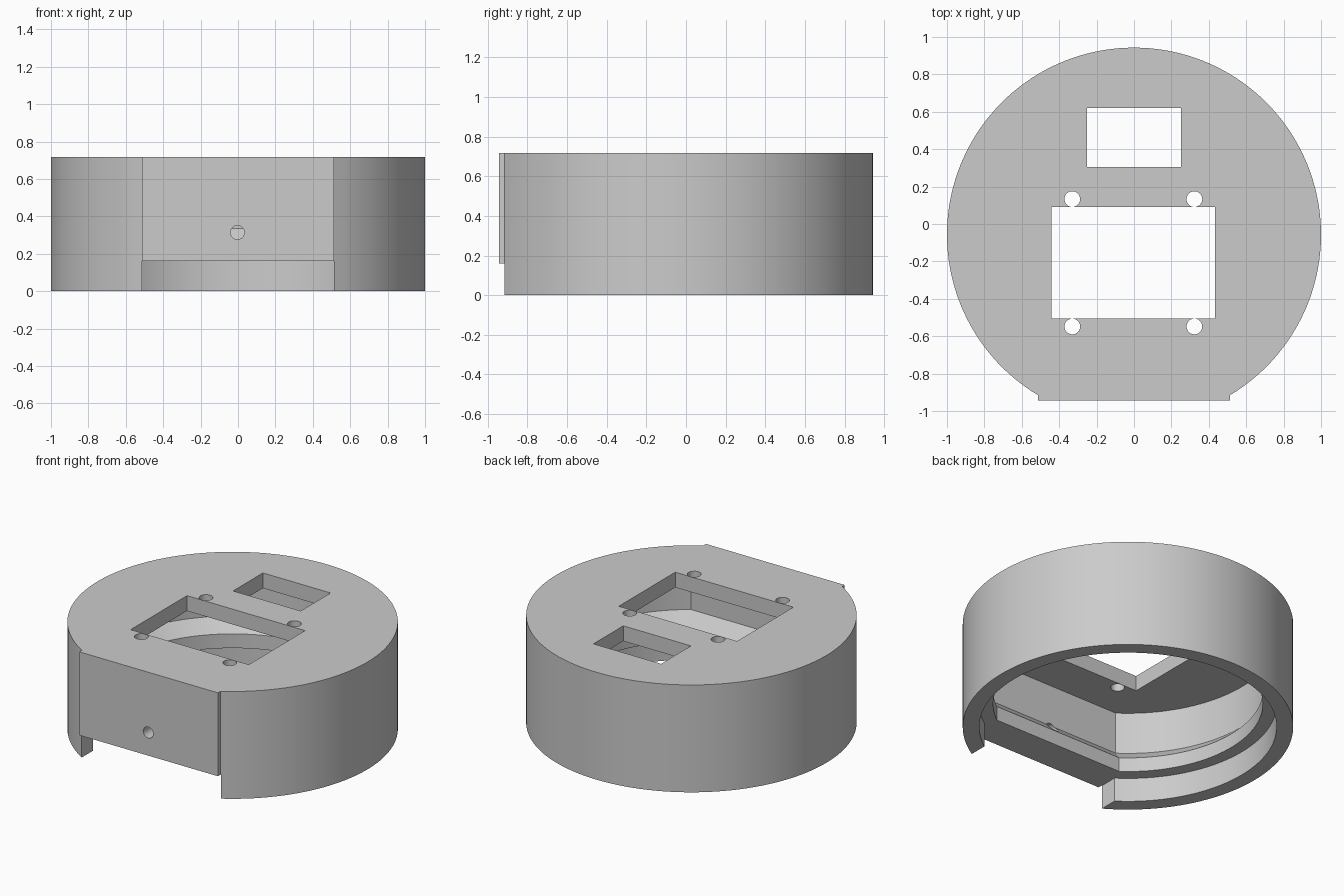
import bpy
import bmesh
from math import sin, cos, acos, pi, radians

if "Cube" in bpy.data.objects:
    bpy.data.objects.remove(bpy.data.objects["Cube"], do_unlink=True)

CENTRE_Y = -0.057
HEIGHT = 0.717
LIP_Z = 0.16

grey = bpy.data.materials.new("plain_grey")
grey.use_nodes = True
colour = (0.6, 0.6, 0.6, 1)
grey.diffuse_color = colour
grey.node_tree.nodes["Principled BSDF"].inputs["Base Color"].default_value = colour


def arc(radius, gap, steps=128):
    """Circle points, leaving a gap of half-angle `gap` at the front."""
    start, sweep = -pi / 2 + gap, 2 * pi - 2 * gap
    return [(radius * cos(start + sweep * i / steps),
             CENTRE_Y + radius * sin(start + sweep * i / steps))
            for i in range(steps + 1)]


def loft(name, sections):
    """Solid through stacked outlines, given as (z, points)."""
    bm = bmesh.new()
    rings = [[bm.verts.new((x, y, z)) for x, y in pts] for z, pts in sections]
    n = len(rings[0])
    bm.faces.new(rings[0][::-1])
    bm.faces.new(rings[-1])
    for low, high in zip(rings, rings[1:]):
        for i in range(n):
            j = (i + 1) % n
            bm.faces.new((low[i], low[j], high[j], high[i]))
    bmesh.ops.recalc_face_normals(bm, faces=bm.faces)
    mesh = bpy.data.meshes.new(name)
    bm.to_mesh(mesh)
    bm.free()
    mesh.materials.append(grey)
    obj = bpy.data.objects.new(name, mesh)
    bpy.context.collection.objects.link(obj)
    return obj


def box(name, x0, x1, y0, y1, z0, z1):
    pts = [(x0, y0), (x1, y0), (x1, y1), (x0, y1)]
    return loft(name, [(z0, pts), (z1, pts)])


def rod(name, location, radius, depth, tilt=0):
    bpy.ops.mesh.primitive_cylinder_add(vertices=32, radius=radius, depth=depth,
                                        location=location, rotation=(tilt, 0, 0))
    obj = bpy.context.object
    obj.name = name
    obj.data.materials.append(grey)
    return obj


def flat_circle(radius, flat):
    return arc(radius, acos(flat / radius))


# Round body with a flat front plate standing slightly proud
half_plate = 0.512
gap = pi / 2 - acos(half_plate)
outline = arc(1, gap) + [(-half_plate, -0.943), (half_plate, -0.943)]
body = loft("round_housing", [(0, outline), (HEIGHT, outline)])

# Inner cavity with a flat front, narrowed below by a lip with a sloped top
lip, chamber = flat_circle(0.816, 0.658), flat_circle(0.9, 0.735)
cutters = [loft("cavity", [(-0.1, lip), (0.255, lip), (0.335, chamber), (0.615, chamber)])]

# Recess for a base plate, and the notch under the front plate
recess = arc(0.9, 0)[:-1]
cutters.append(loft("base_recess", [(-0.15, recess), (LIP_Z, recess)]))
cutters.append(box("front_notch", -0.514, 0.514, -1.2, -0.5, -0.2, LIP_Z))

# Top windows, screw holes and front hole
cutters.append(box("small_window", -0.25, 0.25, 0.305, 0.62, 0.4, 0.9))
cutters.append(box("large_window", -0.44, 0.433, -0.505, 0.09, 0.4, 0.9))
for x in (-0.33, 0.323):
    for y in (-0.548, 0.133):
        cutters.append(rod("screw_hole", (x, y, HEIGHT), 0.042, 0.5))
cutters.append(rod("front_hole", (-0.003, -0.9, 0.314), 0.037, 0.5, pi / 2))

bpy.ops.object.select_all(action="DESELECT")
bpy.context.view_layer.objects.active = body
body.select_set(True)
for cutter in cutters:
    mod = body.modifiers.new(cutter.name, "BOOLEAN")
    mod.operation = "DIFFERENCE"
    mod.solver = "EXACT"
    mod.object = cutter
    bpy.ops.object.modifier_apply(modifier=mod.name)
    bpy.data.objects.remove(cutter, do_unlink=True)

bpy.ops.object.shade_smooth_by_angle(angle=radians(25))
